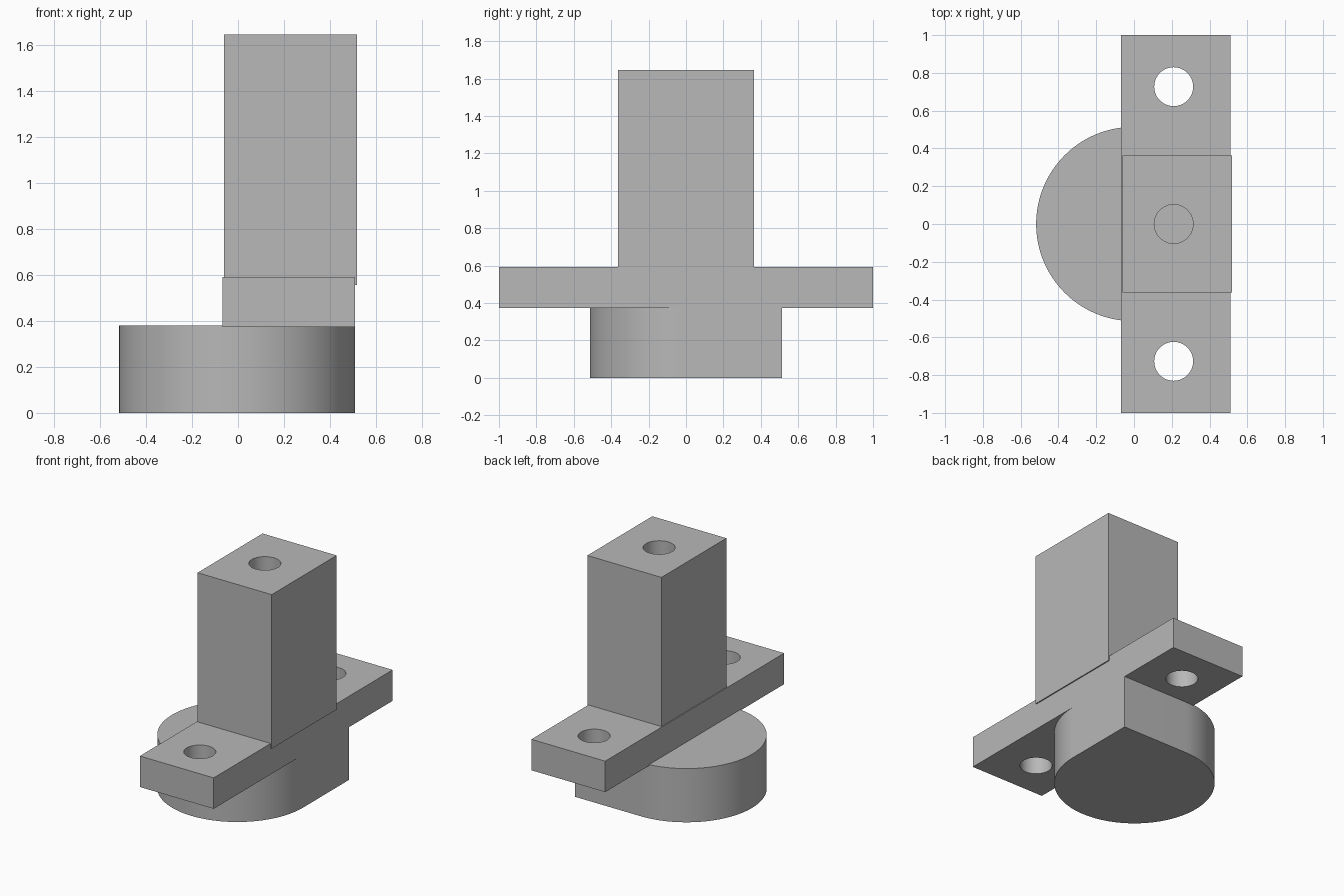
import bpy, bmesh, math

if "Cube" in bpy.data.objects:
    bpy.data.objects.remove(bpy.data.objects["Cube"])

grey = bpy.data.materials.new("plain grey")
grey.diffuse_color = (0.48, 0.48, 0.48, 1)
grey.use_nodes = True
grey.node_tree.nodes["Principled BSDF"].inputs["Base Color"].default_value = grey.diffuse_color


def arc(cx, cy, r, a0, a1, n):
    """Points along an arc, angles in degrees."""
    return [(cx + r * math.cos(math.radians(a0 + (a1 - a0) * i / n)),
             cy + r * math.sin(math.radians(a0 + (a1 - a0) * i / n)))
            for i in range(n + 1)]


def rect(x0, x1, y):
    return [(x0, -y), (x1, -y), (x1, y), (x0, y)]


def hole(cx, cy, r):
    return arc(cx, cy, r, 0, 360, 48)[:-1]


def extrude(name, loops, z0, z1):
    """Solid from an outline and optional hole loops, between two heights."""
    curve = bpy.data.curves.new(name, "CURVE")
    curve.dimensions = "2D"
    curve.fill_mode = "BOTH"
    curve.extrude = (z1 - z0) / 2
    for pts in loops:
        spline = curve.splines.new("POLY")
        spline.points.add(len(pts) - 1)
        for p, (x, y) in zip(spline.points, pts):
            p.co = (x, y, 0, 1)
        spline.use_cyclic_u = True
    temp = bpy.data.objects.new(name + "_profile", curve)
    bpy.context.collection.objects.link(temp)
    bpy.context.view_layer.update()
    dg = bpy.context.evaluated_depsgraph_get()
    mesh = bpy.data.meshes.new_from_object(temp.evaluated_get(dg))
    bpy.data.objects.remove(temp)

    bm = bmesh.new()
    bm.from_mesh(mesh)
    bmesh.ops.remove_doubles(bm, verts=bm.verts, dist=1e-5)
    bmesh.ops.recalc_face_normals(bm, faces=bm.faces)
    bmesh.ops.translate(bm, verts=bm.verts, vec=(0, 0, (z0 + z1) / 2))
    bm.to_mesh(mesh)
    bm.free()
    mesh.materials.clear()
    mesh.materials.append(grey)

    obj = bpy.data.objects.new(name, mesh)
    bpy.context.collection.objects.link(obj)
    bpy.ops.object.select_all(action="DESELECT")
    obj.select_set(True)
    bpy.context.view_layer.objects.active = obj
    bpy.ops.object.shade_smooth_by_angle(angle=math.radians(30))
    return obj


# Round base with one square corner at the back right
cx, r = -0.004, 0.514
extrude("base", [arc(cx, 0, r, 90, 360, 96) + [(cx + r, r)]], 0, 0.38)

# Crossbar with a bolt hole near each end
extrude("crossbar", [rect(-0.068, 0.51, 1.0)]
        + [hole(0.21, s * 0.727, 0.103) for s in (-1, 1)], 0.373, 0.592)

# Upright post with a bore down its middle, sunk slightly into the crossbar
extrude("post", [rect(-0.062, 0.518, 0.363), hole(0.21, 0, 0.103)], 0.557, 1.647)
